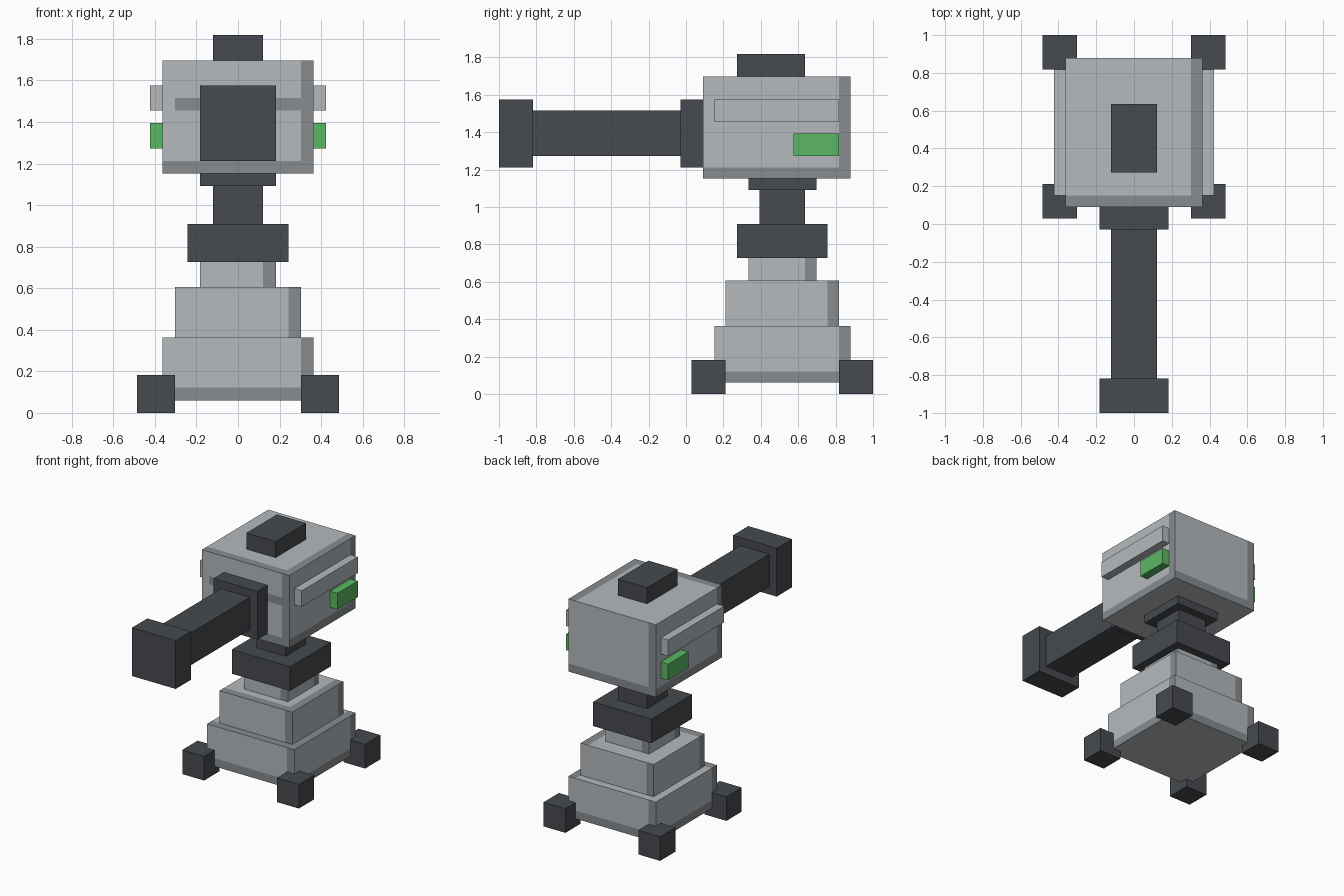
import bpy
import bmesh
from mathutils import Vector

if "Cube" in bpy.data.objects:
    bpy.data.objects.remove(bpy.data.objects["Cube"], do_unlink=True)

U = 2 / 33  # the whole model sits on a grid of this step


def material(name, rgb):
    lin = [((c / 255 + 0.055) / 1.055) ** 2.4 for c in rgb] + [1.0]
    m = bpy.data.materials.new(name)
    m.use_nodes = True
    m.diffuse_color = lin
    m.node_tree.nodes["Principled BSDF"].inputs["Base Color"].default_value = lin
    return m


LIGHT = material("light grey", (181, 186, 190))
SHADE = material("mid grey", (136, 140, 143))
DARK = material("charcoal", (70, 74, 78))
GREEN = material("green", (91, 184, 98))


def box(name, x, y, z, mats, cuts=(), rule=None):
    """Box between grid limits, cut by (axis, position) planes and coloured by rule."""
    bm = bmesh.new()
    bmesh.ops.create_cube(bm, size=1)
    for v in bm.verts:
        v.co = [a[0] + (c + 0.5) * (a[1] - a[0]) for a, c in zip((x, y, z), v.co)]
    for axis, pos in cuts:
        normal, point = Vector(), Vector()
        normal[axis], point[axis] = 1, pos
        bmesh.ops.bisect_plane(bm, geom=bm.verts[:] + bm.edges[:] + bm.faces[:],
                               plane_co=point, plane_no=normal)
    bm.normal_update()
    if rule:
        for f in bm.faces:
            f.material_index = int(rule(f.normal, f.calc_center_median()))
    bmesh.ops.scale(bm, vec=(U, U, U), verts=bm.verts)
    mesh = bpy.data.meshes.new(name)
    bm.to_mesh(mesh)
    bm.free()
    for m in mats:
        mesh.materials.append(m)
    obj = bpy.data.objects.new(name, mesh)
    bpy.context.collection.objects.link(obj)
    return obj


def panel_box(name, x, y, z, bottom_band=True, slot=None):
    """Grey box with a darker band on the right and bottom of each panel."""
    cuts = [(0, x[0] + 1), (0, x[1] - 1), (1, y[0] + 1), (1, y[1] - 1)]
    if bottom_band:
        cuts.append((2, z[0] + 1))
    if slot:
        cuts += [(2, slot), (2, slot + 1)]

    def rule(n, c):
        if n.z < -0.5:
            return False
        if n.z > 0.5:
            return c.x > x[1] - 1 or c.y < y[0] + 1
        right = Vector((-n.y, n.x, 0))
        middle = Vector((sum(x) / 2, sum(y) / 2, 0))
        half = (x[1] - x[0]) / 2 if abs(n.y) > 0.5 else (y[1] - y[0]) / 2
        if (c - middle).dot(right) > half - 1:
            return True
        if bottom_band and c.z < z[0] + 1:
            return True
        return bool(slot) and n.y < -0.5 and slot < c.z < slot + 1 and c.x > x[0] + 1

    return box(name, x, y, z, [LIGHT, SHADE], cuts, rule)


def dark_box(name, half, y, z):
    return box(name, (-half, half), y, z, [DARK])


# Stepped base
panel_box("base_lower", (-6, 6), (2.5, 14.5), (1, 6))
panel_box("base_middle", (-5, 5), (3.5, 13.5), (6, 10), bottom_band=False)
panel_box("base_upper", (-3, 3), (5.5, 11.5), (10, 12), bottom_band=False)

# Feet
for side, x in (("right", (-8, -5)), ("left", (5, 8))):
    for end, y in (("front", (0.5, 3.5)), ("back", (13.5, 16.5))):
        box(f"foot_{end}_{side}", x, y, (0, 3), [DARK])

# Swivel
dark_box("turntable", 4, (4.5, 12.5), (12, 15))
dark_box("neck", 2, (6.5, 10.5), (15, 18))
dark_box("neck_plate", 3, (5.5, 11.5), (18, 19))

# Head
panel_box("head", (-6, 6), (1.5, 14.5), (19, 28), slot=24)
dark_box("top_hatch", 2, (4.5, 10.5), (28, 30))

# Side rails and lamps
for side, x in (("right", (-7, -6)), ("left", (6, 7))):
    box(f"rail_{side}", x, (2.5, 13.5), (24, 26), [LIGHT])
    box(f"lamp_{side}", x, (9.5, 13.5), (21, 23), [GREEN])

# Barrel
dark_box("barrel_collar", 3, (-0.5, 1.5), (20, 26))
dark_box("barrel", 2, (-13.5, -0.5), (21, 25))
dark_box("muzzle", 3, (-16.5, -13.5), (20, 26))
